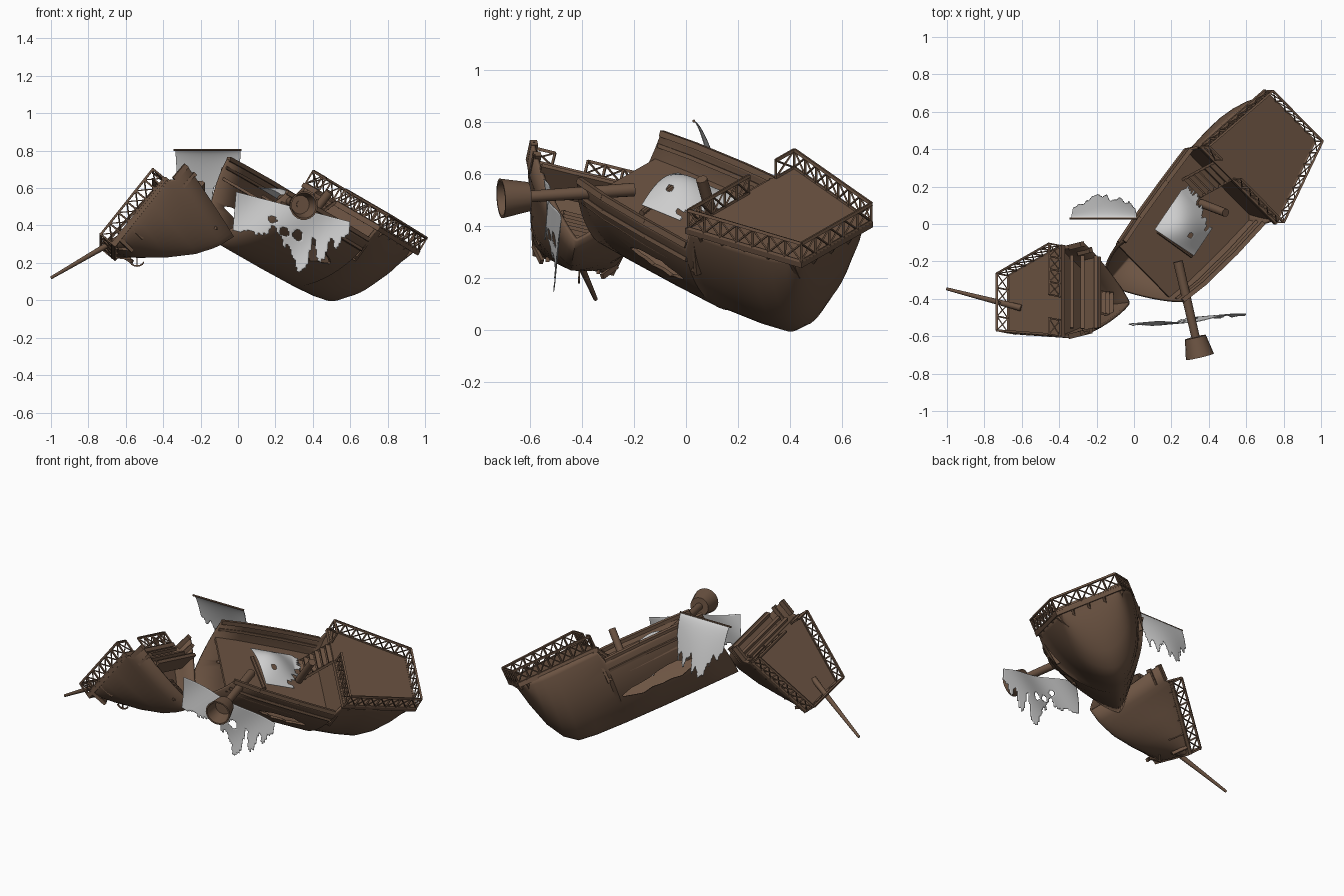
import bpy, bmesh, math, random
from mathutils import Matrix, Vector as V

if "Cube" in bpy.data.objects:
    bpy.data.objects.remove(bpy.data.objects["Cube"])
random.seed(4)

def mat(name, c):
    m = bpy.data.materials.new(name); m.diffuse_color = (*c, 1); return m
WOOD = mat("brown wood", (.15, .088, .055))
CLOTH = mat("pale sailcloth", (.62, .62, .62))

def frame(o, f, s, n):
    m = Matrix((f, s, n)).transposed().to_4x4(); m.translation = V(o); return m
# Local frames of the two wreck halves: u = along deck, v = across, w = up
STERN = frame((.565, .205, .50), (.564, .752, -.343), (.65, -.66, -.377), (.509, .011, .86))
BOW = frame((-.39, -.36, .59), (-.641, -.16, -.751), (0, .971, -.238), (-.767, .153, .622))

def make(name, bm, m=WOOD, smooth=None):
    bmesh.ops.recalc_face_normals(bm, faces=bm.faces)
    me = bpy.data.meshes.new(name); bm.to_mesh(me); bm.free()
    me.materials.append(m)
    if smooth:
        me.polygons.foreach_set("use_smooth", [True] * len(me.polygons))
        me.set_sharp_from_angle(angle=math.radians(smooth))
    ob = bpy.data.objects.new(name, me); bpy.context.collection.objects.link(ob)
    return ob

def beam(bm, p, q, t=.012, t2=None):
    p, q = V(p), V(q); d = q - p
    r = d.to_track_quat('Z', 'Y').to_matrix().to_4x4()
    bmesh.ops.create_cube(bm, size=1, matrix=Matrix.Translation((p + q) / 2) @ r @
                          Matrix.Diagonal((t, t2 or t, d.length, 1)))

def rod(name, p, q, r1, r2, n=16):
    bm = bmesh.new(); p, q = V(p), V(q); d = q - p
    bmesh.ops.create_cone(bm, cap_ends=True, segments=n, radius1=r1, radius2=r2, depth=d.length,
        matrix=Matrix.Translation((p + q) / 2) @ d.to_track_quat('Z', 'Y').to_matrix().to_4x4())
    make(name, bm, smooth=40)

def prism(name, M, pts, off):
    bm = bmesh.new()
    a = [bm.verts.new(M @ V(p)) for p in pts]
    b = [bm.verts.new(M @ (V(p) + V(off))) for p in pts]
    bm.faces.new(a); bm.faces.new(b[::-1])
    for i in range(len(a)):
        j = (i + 1) % len(a); bm.faces.new((a[i], a[j], b[j], b[i]))
    return make(name, bm)

# Hull shell lofted through stations:
# (u at rail, u at keel, half width, rail w, keel w, sideways shift, V-ness)
def hull(name, M, st, tumble, K=14):
    bm = bmesh.new(); rings = []
    for ut, uk, b, wt, wk, sh, e in st:
        ring = []
        for k in range(-K, K + 1):
            a = math.pi / 2 * (1 - abs(k) / K)
            c, s = max(math.cos(a), 0), math.sin(a)
            v = 0 if k == 0 else math.copysign(b * c ** e * (1 - tumble * c ** 6), k)
            s = s ** e
            ring.append(bm.verts.new(M @ V((ut + (uk - ut) * s, v + sh, wt + (wk - wt) * s))))
        rings.append(ring)
    for r, q in zip(rings, rings[1:]):
        for i in range(2 * K):
            bm.faces.new((r[i], r[i + 1], q[i + 1], q[i]))
    bm.faces.new(rings[-1])
    ob = make(name, bm, smooth=40)
    so = ob.modifiers.new("thickness", 'SOLIDIFY'); so.thickness = .016; so.offset = 0
    return ob

S_ST = [(-.66, -.74, .25, -.1, -.51, -.06, 1.6), (-.5, -.55, .277, -.095, -.508, -.046, 1.5),
        (-.25, -.27, .3, -.09, -.503, -.03, 1.4), (-.02, -.02, .312, -.09, -.495, -.018, 1.33),
        (0, 0, .31, -.01, -.494, -.016, 1.33), (.17, .17, .283, -.01, -.484, -.016, 1.26), (.28, .28, .257, -.01, -.468, -.016, 1.2),
        (.35, .35, .236, -.01, -.41, -.016, 1.15), (.405, .405, .215, -.01, -.31, -.016, 1.1),
        (.44, .44, .197, -.01, -.18, -.014, 1), (.46, .46, .188, -.01, -.05, -.012, 1)]
B_ST = [(-.13, -.04, .25, -.04, -.44, 0, 1.72), (-.03, .04, .25, -.04, -.415, 0, 1.65), (0, .08, .245, -.01, -.395, 0, 1.6),
        (.14, .16, .215, -.01, -.345, 0, 1.5), (.26, .27, .19, -.01, -.24, 0, 1.4), (.36, .36, .165, -.01, -.13, 0, 1.3),
        (.42, .42, .145, -.01, -.035, 0, 1.2)]
stern = hull("stern_hull", STERN, S_ST, .04)
hull("bow_hull", BOW, B_ST, 0)

# Jagged gashes cut through both hull sides
def gash(name, u0, u1, w, h, side):
    N = 9; up, lo = [], []
    for i in range(N + 1):
        u = u0 + (u1 - u0) * i / N; k = math.sin(math.pi * (i + .3) / (N + .6))
        up.append((u, side * .06 - .02, w + h * k * random.uniform(.55, 1.1)))
        lo.append((u, side * .06 - .02, w - h * k * random.uniform(.55, 1.1)))
    c = prism(name, STERN, up + lo[::-1], (0, side * .4, 0))
    c.hide_render = True; c.display_type = 'WIRE'
    m = stern.modifiers.new(name, 'BOOLEAN'); m.object = c; m.operation = 'DIFFERENCE'
gash("port_gash_cutter", -.6, -.04, -.33, .055, -1)
gash("starboard_gash_cutter", -.4, -.1, -.3, .05, 1)

# Decks and bulkheads
def plan(st, w, k):
    return [(s[0], s[5] + s[2] * k, w) for s in st] + [(s[0], s[5] - s[2] * k, w) for s in st[::-1]]
prism("main_deck", STERN, plan(S_ST[:5], -.21, .89), (0, 0, .015))
prism("quarter_deck", STERN, [(-.01, -.325, -.02), (.492, -.217, -.02), (.492, .2, -.02), (-.01, .305, -.02)], (0, 0, .025))
prism("quarter_bulkhead", STERN, [(0, -.29, -.22), (0, .26, -.22), (0, .29, 0), (0, -.315, 0)], (.015, 0, 0))
prism("bow_main_deck", BOW, plan(B_ST[:3], -.17, .78), (0, 0, .02))
prism("forecastle_deck", BOW, [(-.01, -.255, -.02), (.44, -.16, -.02), (.44, .16, -.02), (-.01, .255, -.02)], (0, 0, .025))
arc = [math.pi * i / 16 for i in range(17)]
prism("forecastle_bulkhead", BOW, [(.01 + .06 * math.sin(a), .235 * math.copysign(abs(math.cos(a)) ** 1.6, math.cos(a)),
      -.01 - .38 * math.sin(a) ** 1.6) for a in arc], (.015, 0, 0))

# Cap rails, wales and inner bulwark bands
def rails(name, M, st, rows):
    bm = bmesh.new()
    for sgn in (-1, 1):
        for k, dw, t in rows:
            for a, b in zip(st, st[1:]):
                beam(bm, M @ V((a[0], a[5] + sgn * a[2] * k, a[3] + dw)), M @ V((b[0], b[5] + sgn * b[2] * k, b[3] + dw)), t)
    make(name, bm)
rails("stern_cap_rails", STERN, S_ST[:4], [(.955, .003, .024), (.9, -.045, .016), (.955, -.06, .016)])
rails("bow_cap_rails", BOW, B_ST[:2], [(.98, .0, .028), (.88, -.06, .024), (.92, -.06, .016)])
bm = bmesh.new()
for u, w in ((-.03, -.05), (-.06, -.1), (-.11, -.15)):
    beam(bm, BOW @ V((u, -.2, w)), BOW @ V((u, .2, w)), .02)
make("bow_cross_beams", bm)

# Lattice railings: posts, top and bottom beams, crossed braces
def railing(name, M, runs, h=.078):
    bm = bmesh.new()
    for p, q in runs:
        p, q = V((*p, .006)), V((*q, .006)); L = (q - p).length
        n = max(1, round(L / .075)); up = V((0, 0, h))
        for z, t in ((0, .01), (h, .012)):
            o = V((0, 0, z)); beam(bm, M @ (p + o), M @ (q + o), t)
        for i in range(n + 1):
            a = p.lerp(q, i / n); beam(bm, M @ a, M @ (a + up), .009)
            if i < n:
                b = p.lerp(q, (i + 1) / n)
                beam(bm, M @ a, M @ (b + up), .006); beam(bm, M @ b, M @ (a + up), .006)
    make(name, bm)
railing("quarter_deck_railing", STERN, [((0, .298), (.486, .195)), ((.486, .195), (.486, -.212)), ((.486, -.212), (0, -.318)),
        ((0, -.318), (0, -.21)), ((0, -.055), (0, .298))])
railing("forecastle_railing", BOW, [((0, .25), (.435, .157)), ((.435, .157), (.435, -.157)), ((.435, -.157), (0, -.25)),
        ((0, -.25), (0, -.16)), ((0, -.03), (0, .25))])

# Brackets below the overhanging decks
def brackets(name, M, L, b0, b1, sh):
    bm = bmesh.new()
    for i in range(5):
        u = L * (i + .5) / 5; b = b0 + (b1 - b0) * u / L
        for sg in (-1, 1):
            beam(bm, M @ V((u, sh + sg * (b - .005), -.015)), M @ V((u, sh + sg * (b - .05), -.1)), .014, .02)
    for v in (-.1, 0, .1):
        beam(bm, M @ V((L - .005, v, -.015)), M @ V((L - .05, v, -.085)), .014, .018)
    make(name, bm)
brackets("quarter_deck_brackets", STERN, .485, .31, .2, -.01)
brackets("forecastle_brackets", BOW, .435, .25, .16, 0)

# Stairs
def stairs(name, M, u0, u1, w0, w1, v0, v1, n=6):
    bm = bmesh.new()
    for i in range(n):
        t = (i + .5) / n; u, w = u0 + (u1 - u0) * t, w0 + (w1 - w0) * t
        beam(bm, M @ V((u, v0, w)), M @ V((u, v1, w)), .026, .02)
    for v in (v0, v1):
        beam(bm, M @ V((u0, v, w0)), M @ V((u1, v, w1)), .014)
    make(name, bm)
stairs("quarter_deck_stairs", STERN, -.01, -.13, 0, -.2, -.2, -.06)
stairs("hold_stairs", BOW, .02, .0, -.22, -.36, -.075, .045)

# Fallen mast with crow's nest, mast stump, bowsprit, yards
rod("fallen_mast", (.235, -.2, .54), (.335, -.63, .512), .026, .022)
bm = bmesh.new(); d = V((.1, -.43, -.028)).normalized(); c = V((.328, -.605, .513))
q = d.to_track_quat('Z', 'Y'); N = 18; prev = None
for r, z in ((.0, .0), (.057, 0), (.077, .108), (.068, .108), (.05, .02), (0, .02)):
    ring = [bm.verts.new(c + q @ V((r * math.cos(math.tau * i / N), r * math.sin(math.tau * i / N), z))) for i in range(N)]
    if prev:
        for i in range(N):
            bm.faces.new((prev[i], prev[(i + 1) % N], ring[(i + 1) % N], ring[i]))
    prev = ring
bmesh.ops.remove_doubles(bm, verts=bm.verts, dist=1e-5)
make("crows_nest", bm, smooth=40)
rod("mast_stump", (.36, .11, .41), (.49, .06, .58), .023, .022)
rod("bowsprit", (-.6, -.45, .353), (-1, -.347, .12), .018, .008)
rod("rear_yard", (-.345, .03, .803), (.02, .03, .803), .006, .006, 8)
rod("deck_yard", (.13, -.04, .555), (.31, -.17, .45), .012, .012, 8)

# Anchor hanging below the bow
bm = bmesh.new(); A = V((-.54, -.41, .183))
beam(bm, A, A + V((0, 0, .07)), .007); beam(bm, A + V((-.015, 0, .05)), A + V((.015, 0, .05)), .006)
P = [A + V((.038 * math.sin(t), 0, .03 - .03 * math.cos(t))) for t in [-1.3 + .433 * i for i in range(7)]]
for a, b in zip(P, P[1:]):
    beam(bm, a, b, .008)
make("anchor", bm)

# Torn sails: a fine cloth grid trimmed along a ragged hem, with small holes
def sail(name, surf, hem, holes=(), nx=64, ny=48):
    bm = bmesh.new(); g = {}
    hi = max(hem); noise = [random.uniform(-.05, .05) for _ in range(nx // 2 + 1)]
    def vert(i, j):
        if (i, j) not in g:
            g[i, j] = bm.verts.new(surf(i / nx, j / ny))
        return g[i, j]
    for i in range(nx):
        s = (i + .5) / nx; x = s * (len(hem) - 1); k = int(x); f = x - k; f = f * f * (3 - 2 * f)
        depth = (hem[k] + (hem[k + 1] - hem[k]) * f) / hi + noise[i // 2]
        for j in range(ny):
            t = (j + .5) / ny
            if t < depth and not any(((s - a) / c) ** 2 + ((t - b) / e) ** 2 < 1 for a, b, c, e in holes):
                bm.faces.new((vert(i, j), vert(i + 1, j), vert(i + 1, j + 1), vert(i, j + 1)))
    ob = make(name, bm, CLOTH, 60)
    m = ob.modifiers.new("thickness", 'SOLIDIFY'); m.thickness = .003; m.offset = 0

sail("front_sail", lambda s, t: V((-.01 + .61 * s - .03 * t, -.545 + .06 * s + .012 * math.sin(9 * s + 4 * t), .58 - .16 * s - .34 * t)),
     [.2, .2, .19, .19, .18, .2, .17, .12, .16, .2, .22, .28, .33, .3, .13, .23, .24, .12, .15, .1, .07],
     [(.33, .28, .04, .05), (.56, .42, .04, .08), (.44, .42, .04, .07)])
sail("rear_sail", lambda s, t: V((-.16 + (s - .5) * .35 * (1 - .12 * t), .03 + .13 * t ** .65 * (.7 + .3 * math.sin(math.pi * s)), .803 - .32 * t)),
     [.16, .2, .17, .25, .3, .33, .27, .32, .2, .25, .31, .22, .26, .15])
def deck_cloth(s, t):
    x, y = .11 + .21 * s + .17 * t - .03 * s * t, -.03 - .14 * s + .25 * t - .04 * s * t
    w = -.145 + .06 * math.sin(math.pi * s) * math.sin(math.pi * min(1, t + .15))
    return V((x, y, .5 + (w - .509 * (x - .565) - .011 * (y - .205)) / .86))
sail("deck_sail", deck_cloth, [.9, 1, .95, 1, .85, .9, .75, .8, .6, .7], [(.7, .3, .05, .06)])

for m in bpy.data.materials:
    if m.users and not m.is_grease_pencil:
        m.use_nodes = True
        m.node_tree.nodes["Principled BSDF"].inputs["Base Color"].default_value = m.diffuse_color
